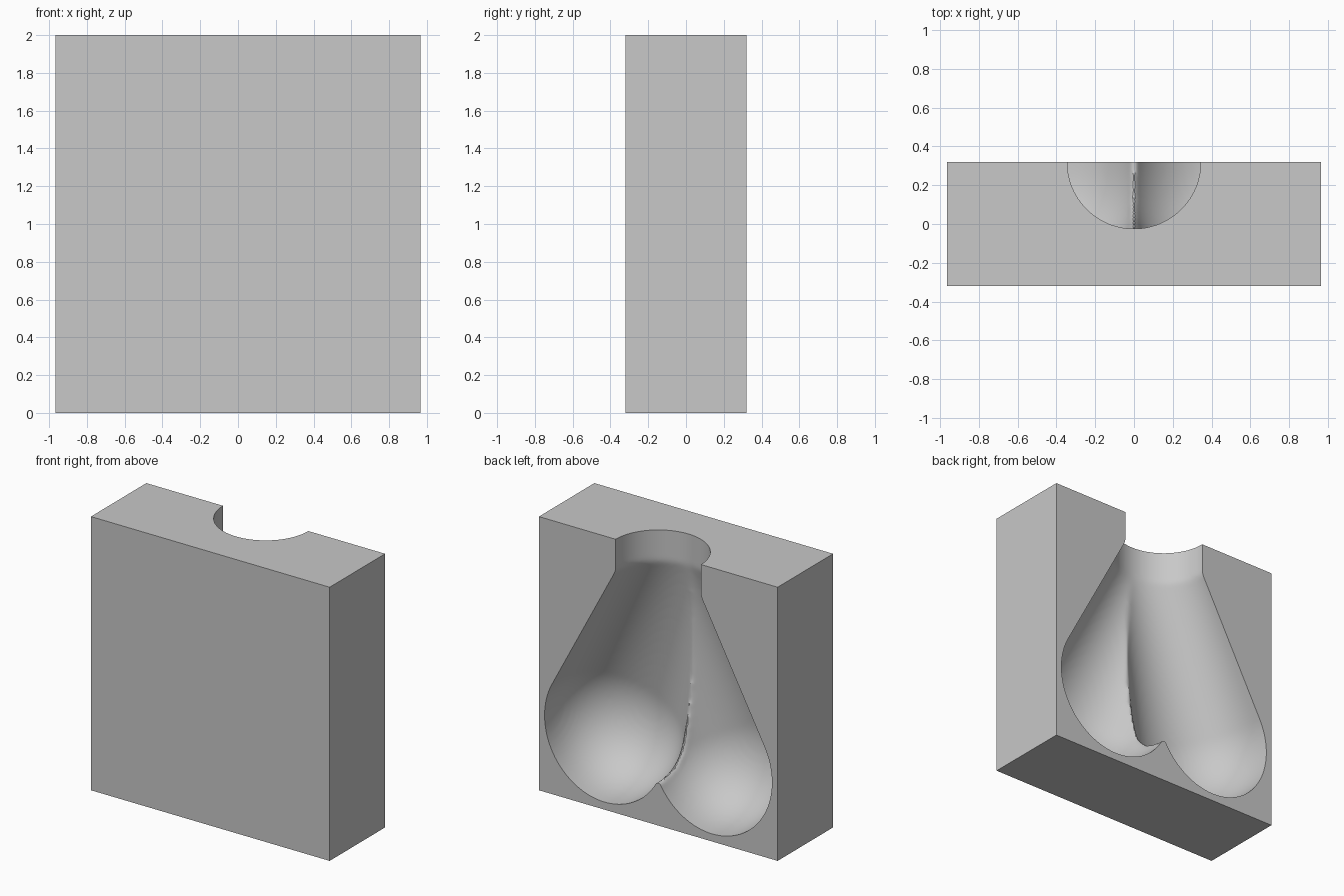
import bpy, bmesh, math
from mathutils import Vector

cube = bpy.data.objects.get("Cube")
if cube:
    bpy.data.objects.remove(cube, do_unlink=True)

WIDTH, DEPTH, HEIGHT = 1.93, 0.64, 2.0
BACK = DEPTH / 2            # plane of the open face
NECK_R, NECK_Z = 0.345, 1.77

grey = bpy.data.materials.new("plain grey")
grey.use_nodes = True
grey.diffuse_color = (0.58, 0.58, 0.58, 1)
grey.node_tree.nodes["Principled BSDF"].inputs["Base Color"].default_value = (0.58, 0.58, 0.58, 1)


def make_object(name, bm):
    bmesh.ops.recalc_face_normals(bm, faces=bm.faces)
    mesh = bpy.data.meshes.new(name)
    bm.to_mesh(mesh)
    bm.free()
    mesh.materials.append(grey)
    obj = bpy.data.objects.new(name, mesh)
    bpy.context.collection.objects.link(obj)
    return obj


def apply_modifier(obj, kind, **settings):
    mod = obj.modifiers.new(kind.title(), kind)
    for key, value in settings.items():
        setattr(mod, key, value)
    bpy.ops.object.select_all(action='DESELECT')
    bpy.context.view_layer.objects.active = obj
    obj.select_set(True)
    bpy.ops.object.modifier_apply(modifier=mod.name)


def combine(obj, other, operation):
    other.hide_render = True
    apply_modifier(obj, 'BOOLEAN', object=other, operation=operation, solver='EXACT')
    bpy.data.objects.remove(other, do_unlink=True)


def lobe(name, side):
    """Full-bellied lobe hulled up to the neck ring."""
    bm = bmesh.new()
    bmesh.ops.create_icosphere(bm, subdivisions=5, radius=1)
    for v in bm.verts:
        belly = math.copysign(abs(v.co.y) ** 0.8, v.co.y)
        v.co = Vector((side * (0.435 + 0.485 * v.co.x),
                       BACK + 0.55 * belly,
                       0.56 + 0.505 * v.co.z))
    for i in range(96):
        a = math.tau * i / 96
        bm.verts.new((NECK_R * math.cos(a), BACK + NECK_R * math.sin(a), NECK_Z))
    hull = bmesh.ops.convex_hull(bm, input=bm.verts[:])
    loose = {g for g in hull["geom_interior"] + hull["geom_unused"]
             if isinstance(g, bmesh.types.BMVert)}
    bmesh.ops.delete(bm, geom=list(loose), context='VERTS')
    return make_object(name, bm)


# Cavity: two mirrored lobes and a round neck, blended together
cavity = lobe("left_lobe", 1)
combine(cavity, lobe("right_lobe", -1), 'UNION')
bm = bmesh.new()
bmesh.ops.create_cone(bm, cap_ends=True, segments=96, radius1=NECK_R,
                      radius2=NECK_R, depth=0.6)
bmesh.ops.translate(bm, verts=bm.verts, vec=(0, BACK, 2.0))
combine(cavity, make_object("neck", bm), 'UNION')
apply_modifier(cavity, 'REMESH', mode='VOXEL', voxel_size=0.018)
apply_modifier(cavity, 'SMOOTH', factor=0.5, iterations=6)

# Block with the half cavity cut out of its back
bm = bmesh.new()
bmesh.ops.create_cube(bm, size=1)
for v in bm.verts:
    v.co = Vector((v.co.x * WIDTH, v.co.y * DEPTH, (v.co.z + 0.5) * HEIGHT))
block = make_object("mould_block", bm)
combine(block, cavity, 'DIFFERENCE')
bpy.ops.object.select_all(action='DESELECT')
bpy.context.view_layer.objects.active = block
block.select_set(True)
bpy.ops.object.shade_smooth_by_angle(angle=math.radians(35))
